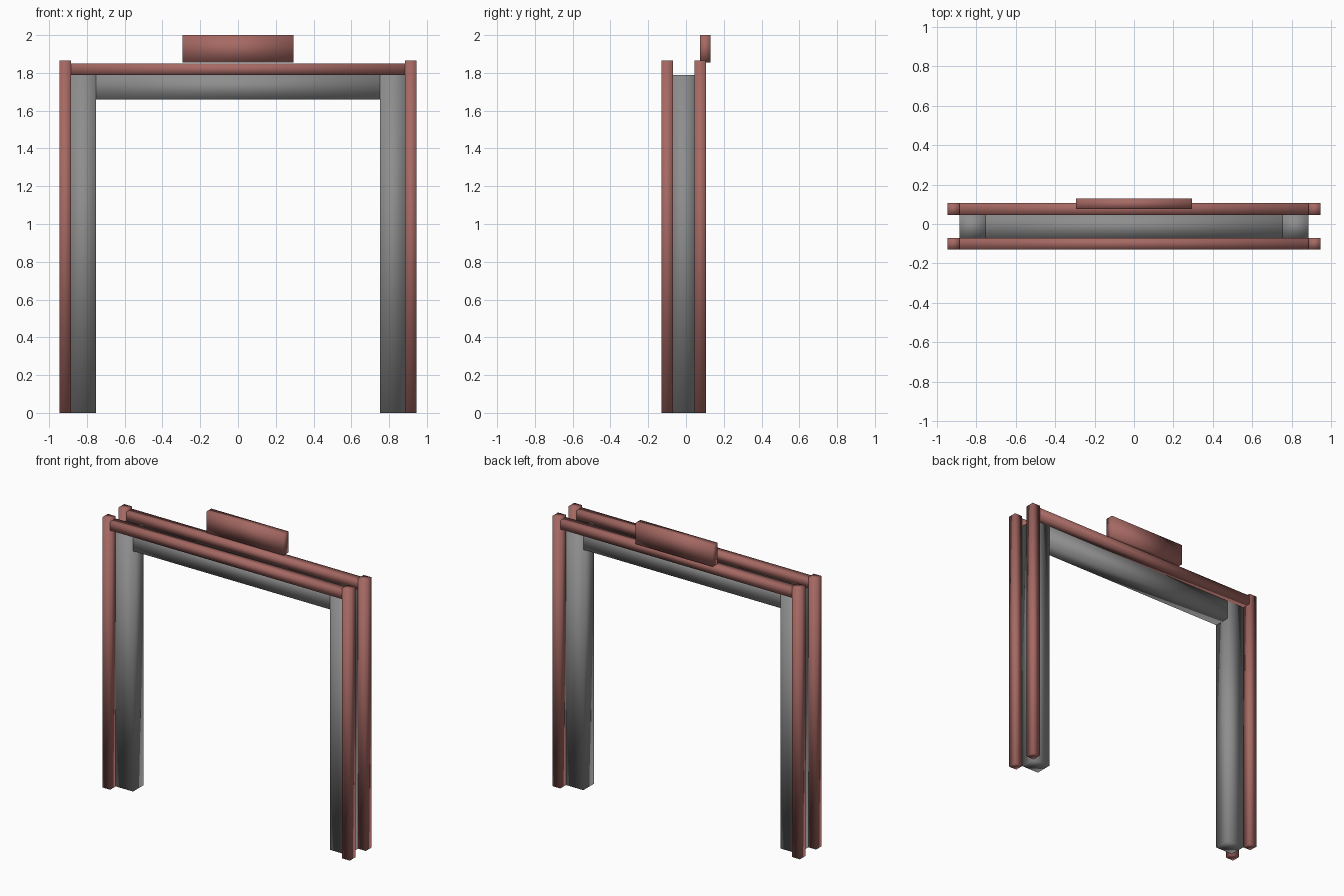
import bpy

# Remove the default object
cube = bpy.data.objects.get("Cube")
if cube:
    bpy.data.objects.remove(cube, do_unlink=True)


def make_material(name, rgb):
    mat = bpy.data.materials.new(name)
    mat.use_nodes = True
    mat.diffuse_color = (*rgb, 1)
    mat.node_tree.nodes["Principled BSDF"].inputs["Base Color"].default_value = (*rgb, 1)
    return mat


def make_box(name, xs, ys, zs, mat):
    """Softly shaded box spanning the given x, y and z ranges."""
    ranges = (xs, ys, zs)
    bpy.ops.mesh.primitive_cube_add(size=1)
    obj = bpy.context.object
    obj.name = name
    for v in obj.data.vertices:
        v.co = [hi if c > 0 else lo for c, (lo, hi) in zip(v.co, ranges)]
    obj.data.shade_smooth()
    obj.data.materials.append(mat)
    return obj


red = make_material("dull red wood", (0.38, 0.14, 0.125))
grey = make_material("grey stone", (0.27, 0.27, 0.27))

OUTER, POST, JAMB = 0.945, 0.885, 0.753     # half widths
TOP, UNDER = 1.79, 1.66                     # lintel heights
FRONT, CORE, BACK = (-0.13, -0.07), (-0.07, 0.045), (0.045, 0.107)

# Grey core of the doorway
make_box("lintel", (-JAMB, JAMB), CORE, (UNDER, TOP), grey)
for side, s in (("left", 1), ("right", -1)):
    make_box(f"{side}_jamb", sorted((s * JAMB, s * POST)), CORE, (0, TOP), grey)

# Red trim frame on the front and back
for face, depth in (("front", FRONT), ("back", BACK)):
    make_box(f"{face}_top_rail", (-POST, POST), depth, (TOP, 1.85), red)
    for side, s in (("left", 1), ("right", -1)):
        make_box(f"{face}_{side}_post", sorted((s * POST, s * OUTER)), depth, (0, 1.866), red)

# Sign board above the back rail
make_box("sign_board", (-0.295, 0.295), (0.075, 0.13), (1.855, 2.0), red)
